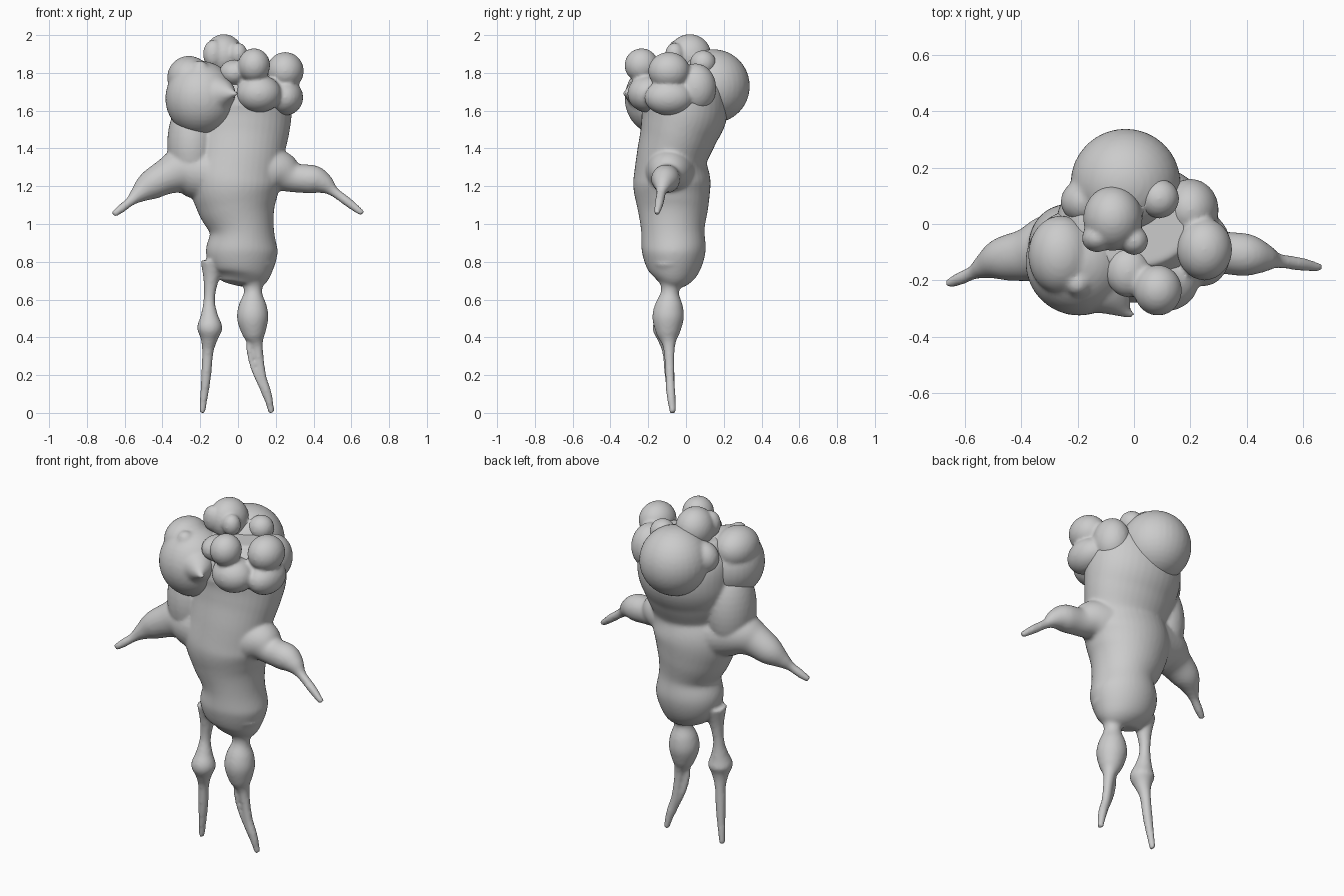
import bpy, bmesh, math
from mathutils import Vector, Matrix


def spline(pts, n=6):
    """Smoothly resample control points (x, y, z, rx, ry)."""
    p = [pts[0]] + list(pts) + [pts[-1]]
    out = []
    for i in range(1, len(p) - 2):
        for k in range(n):
            t = k / n
            out.append([0.5 * (2 * b + (c - a) * t + (2 * a - 5 * b + 4 * c - d) * t * t
                        + (3 * b - a - 3 * c + d) * t ** 3)
                        for a, b, c, d in zip(*p[i - 1:i + 3])])
    out.append(list(pts[-1]))
    return out


def tube(bm, pts, sides=28):
    """Closed loft of elliptical rings along a path."""
    s = spline([q if len(q) == 5 else (*q, q[3]) for q in pts])
    rings = []
    for i, q in enumerate(s):
        t = (Vector(s[min(i + 1, len(s) - 1)][:3]) - Vector(s[max(i - 1, 0)][:3])).normalized()
        u = Vector((0, 1, 0)).cross(t).normalized()
        v = t.cross(u)
        rings.append([bm.verts.new(Vector(q[:3]) + u * q[3] * math.cos(a) + v * q[4] * math.sin(a))
                      for a in (2 * math.pi * k / sides for k in range(sides))])
    for a, b in zip(rings, rings[1:]):
        for k in range(sides):
            j = (k + 1) % sides
            bm.faces.new((a[k], a[j], b[j], b[k]))
    bm.faces.new(rings[0][::-1])
    bm.faces.new(rings[-1])


def ball(bm, c, r):
    r = r if isinstance(r, tuple) else (r, r, r)
    bmesh.ops.create_uvsphere(bm, u_segments=32, v_segments=20, radius=1,
                              matrix=Matrix.Translation(c) @ Matrix.Diagonal((*r, 1)))


def finish(name, bm, voxel, smooth):
    """Fuse the overlapping pieces into one soft skin."""
    bmesh.ops.recalc_face_normals(bm, faces=bm.faces)
    me = bpy.data.meshes.new(name)
    bm.to_mesh(me)
    bm.free()
    ob = bpy.data.objects.new(name, me)
    bpy.context.collection.objects.link(ob)
    m = ob.modifiers.new("fuse", 'REMESH')
    m.mode = 'VOXEL'
    m.voxel_size = voxel
    m.use_smooth_shade = True
    s = ob.modifiers.new("soften", 'SMOOTH')
    s.factor = 0.5
    s.iterations = smooth


# torso with limbs
body = bmesh.new()
tube(body, [(.01, -.08, .68, .10, .06), (.02, -.07, .74, .155, .13), (.02, -.065, .85, .19, .168),
            (.02, -.07, .97, .17, .168), (-.005, -.07, 1.1, .212, .19), (-.015, -.075, 1.22, .245, .205),
            (0, -.075, 1.35, .24, .187), (.005, -.04, 1.48, .265, .205), (.005, -.01, 1.6, .28, .23),
            (0, -.01, 1.73, .27, .21), (0, -.01, 1.83, .2, .14)], 40)
# left flank bulge
ball(body, (-.24, -.08, 1.42), (.135, .15, .26))
# arms
tube(body, [(-.15, -.08, 1.27, .16), (-.29, -.09, 1.28, .13), (-.38, -.11, 1.25, .095),
            (-.47, -.125, 1.2, .076), (-.53, -.15, 1.155, .045), (-.57, -.172, 1.12, .026),
            (-.62, -.195, 1.08, .023), (-.66, -.212, 1.05, .016)])
tube(body, [(.1, -.08, 1.28, .15), (.22, -.09, 1.275, .115), (.3, -.1, 1.245, .078),
            (.4, -.11, 1.235, .075), (.46, -.12, 1.21, .053), (.51, -.13, 1.17, .027),
            (.59, -.142, 1.11, .024), (.66, -.155, 1.055, .016)])
# legs
tube(body, [(-.13, -.08, .8, .07), (-.143, -.085, .7, .04), (-.152, -.09, .6, .03),
            (-.152, -.1, .52, .045), (-.15, -.11, .45, .067), (-.153, -.105, .39, .045),
            (-.16, -.095, .32, .03), (-.17, -.085, .18, .026), (-.19, -.07, 0, .016)])
tube(body, [(.09, -.08, .8, .11), (.08, -.08, .7, .065), (.08, -.085, .64, .048),
            (.078, -.09, .57, .074), (.078, -.095, .5, .083), (.085, -.095, .42, .062),
            (.1, -.09, .35, .032), (.125, -.085, .2, .024), (.155, -.08, .1, .024),
            (.178, -.07, 0, .016)])
# loose strand behind the shin
tube(body, [(.065, -.1, .4, .018), (.06, -.1, .33, .016), (.08, -.095, .24, .015),
            (.12, -.09, .15, .016), (.15, -.08, .08, .016)], 12)
finish("body_with_limbs", body, .0095, 6)

# big front lobe with its pointed corner
front = bmesh.new()
ball(front, (-.195, -.135, 1.665), (.19, .19, .197))
ball(front, (-.26, -.11, 1.775), (.115, .14, .115))
ball(front, (-.2, -.21, 1.82), (.045, .045, .045))
tube(front, [(-.15, -.19, 1.68, .14), (-.08, -.255, 1.69, .085), (-.03, -.31, 1.69, .025),
             (0, -.325, 1.69, .008)])
finish("front_head_lobe", front, .011, 4)

# large rear lobe
rear = bmesh.new()
ball(rear, (-.03, .145, 1.73), (.195, .193, .195))
ball(rear, (-.17, .08, 1.76), (.09, .08, .09))
finish("rear_head_lobe", rear, .011, 3)

# top lobe
top = bmesh.new()
ball(top, (-.075, .02, 1.89), (.105, .115, .115))
ball(top, (-.13, -.05, 1.9), (.055, .05, .075))
ball(top, (.0, -.06, 1.9), (.05, .05, .06))
ball(top, (.09, .09, 1.85), (.07, .07, .07))
finish("top_head_lobe", top, .01, 3)

# cluster of lobes on the right
side = bmesh.new()
ball(side, (.25, -.09, 1.81), (.098, .11, .1))
ball(side, (.25, -.09, 1.67), (.095, .13, .095))
ball(side, (.085, -.235, 1.84), (.085, .09, .09))
ball(side, (.11, -.2, 1.69), (.12, .11, .1))
ball(side, (.2, .05, 1.72), (.1, .11, .13))
ball(side, (-.02, -.17, 1.8), (.08, .09, .07))
finish("right_head_lobes", side, .01, 4)
